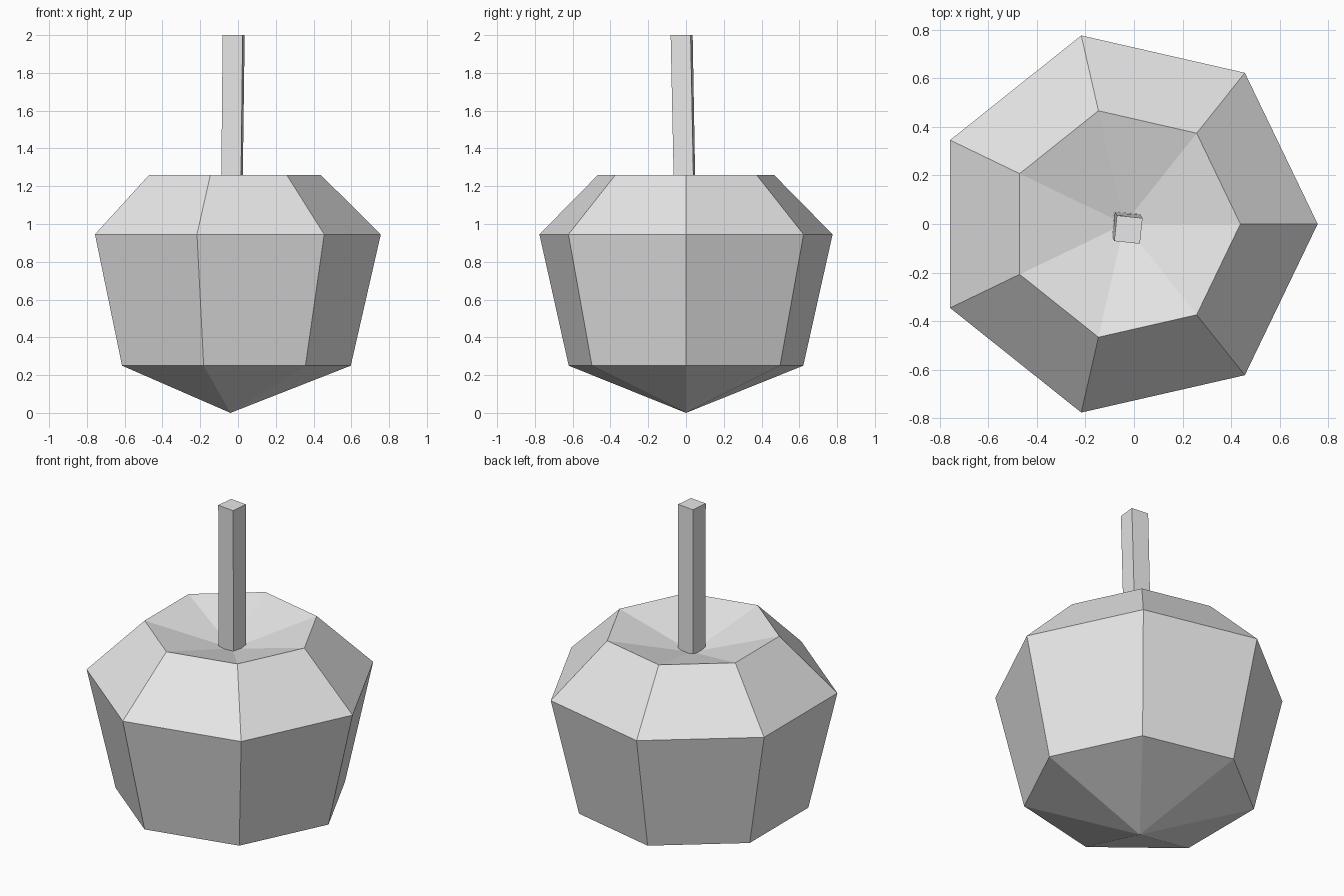
import bpy
import bmesh
from math import cos, sin, pi, radians

cube = bpy.data.objects.get("Cube")
if cube:
    bpy.data.objects.remove(cube, do_unlink=True)

# One plain grey for everything
grey = bpy.data.materials.new("light_grey")
grey.use_nodes = True
GREY = (0.8, 0.8, 0.8, 1.0)
grey.diffuse_color = GREY
grey.node_tree.nodes["Principled BSDF"].inputs["Base Color"].default_value = GREY


def ring(bm, sides, radius, z, center, turn=0.0):
    """Regular polygon of vertices at height z."""
    return [bm.verts.new((center[0] + radius * cos(turn + 2 * pi * i / sides),
                          center[1] + radius * sin(turn + 2 * pi * i / sides), z))
            for i in range(sides)]


def bridge(bm, low, high):
    n = len(low)
    for i in range(n):
        j = (i + 1) % n
        bm.faces.new((low[i], low[j], high[j], high[i]))


def fan(bm, loop, apex):
    for a, b in zip(loop, loop[1:] + loop[:1]):
        bm.faces.new((a, b, apex))


def finish(bm, name):
    bmesh.ops.recalc_face_normals(bm, faces=bm.faces[:])
    mesh = bpy.data.meshes.new(name)
    bm.to_mesh(mesh)
    bm.free()
    mesh.materials.append(grey)
    obj = bpy.data.objects.new(name, mesh)
    bpy.context.collection.objects.link(obj)
    return obj


# Seven-sided fruit body, pointed below and dimpled on top
AXIS = (-0.04, 0.0)
bm = bmesh.new()
rings = [ring(bm, 7, r, z, AXIS)
         for r, z in ((0.637, 0.25), (0.796, 0.945), (0.478, 1.26))]
for low, high in zip(rings, rings[1:]):
    bridge(bm, low, high)
fan(bm, rings[0], bm.verts.new((*AXIS, 0.0)))
fan(bm, rings[-1], bm.verts.new((*AXIS, 1.13)))
finish(bm, "fruit_body")

# Four-sided stem, leaning and twisting slightly
bm = bmesh.new()
base = ring(bm, 4, 0.074, 1.12, (-0.033, -0.006), radians(40))
tip = ring(bm, 4, 0.075, 2.0, (-0.023, -0.023), radians(39))
bridge(bm, base, tip)
bm.faces.new(base)
bm.faces.new(tip)
finish(bm, "stem")
